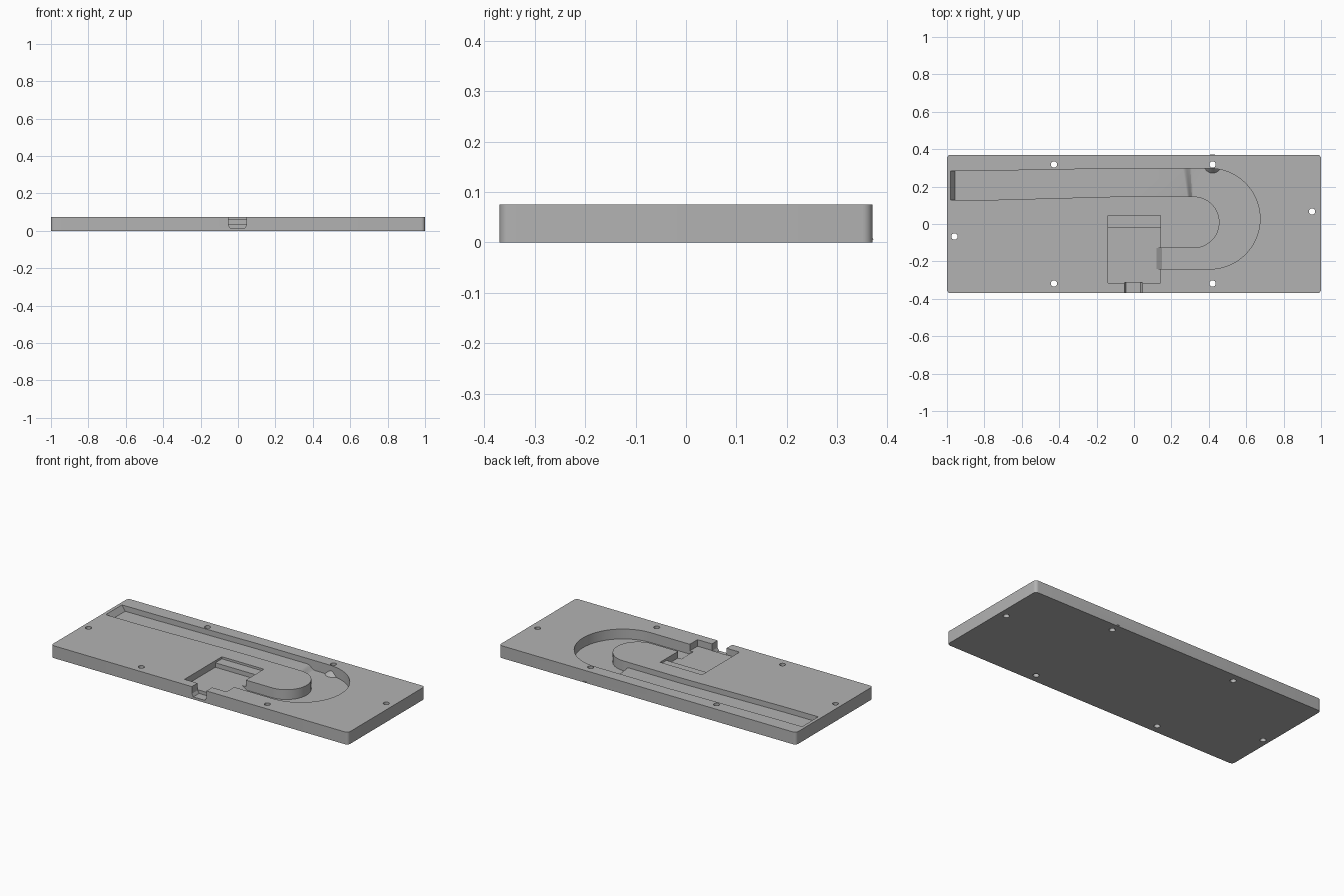
import bpy, bmesh, math
from mathutils import Vector

if "Cube" in bpy.data.objects:
    bpy.data.objects.remove(bpy.data.objects["Cube"])

TOP = 0.075      # plate thickness
OVER = 0.12      # cutters rise above the plate

gray = bpy.data.materials.new("plain gray")
gray.diffuse_color = (0.45, 0.45, 0.45, 1)
gray.use_nodes = True
gray.node_tree.nodes["Principled BSDF"].inputs["Base Color"].default_value = gray.diffuse_color


def make_object(name, bm):
    bmesh.ops.recalc_face_normals(bm, faces=bm.faces)
    mesh = bpy.data.meshes.new(name)
    bm.to_mesh(mesh)
    bm.free()
    ob = bpy.data.objects.new(name, mesh)
    bpy.context.collection.objects.link(ob)
    mesh.materials.append(gray)
    return ob


def prism(name, points, direction):
    """Extrude a closed outline along a direction."""
    bm = bmesh.new()
    face = bm.faces.new([bm.verts.new(p) for p in points])
    new = bmesh.ops.extrude_face_region(bm, geom=[face])["geom"]
    bmesh.ops.translate(bm, vec=direction,
                        verts=[v for v in new if isinstance(v, bmesh.types.BMVert)])
    return make_object(name, bm)


def box(name, x0, x1, y0, y1, z0, z1):
    return prism(name, [(x0, y0, z0), (x1, y0, z0), (x1, y1, z0), (x0, y1, z0)],
                 (0, 0, z1 - z0))


def cone(name, x, y, z0, z1, r0, r1, sides=32):
    bm = bmesh.new()
    bmesh.ops.create_cone(bm, cap_ends=True, segments=sides, radius1=r0,
                          radius2=r1, depth=z1 - z0)
    bmesh.ops.translate(bm, vec=(x, y, (z0 + z1) / 2), verts=bm.verts)
    return make_object(name, bm)


def combine(target, tool, operation):
    mod = target.modifiers.new(tool.name, 'BOOLEAN')
    mod.operation, mod.object, mod.solver = operation, tool, 'EXACT'
    bpy.context.view_layer.objects.active = target
    bpy.ops.object.modifier_apply(modifier=mod.name)
    bpy.data.objects.remove(tool)


# Plate with rounded corners
R = 0.02
outline = []
for i, (sx, sy) in enumerate([(1, 1), (-1, 1), (-1, -1), (1, -1)]):
    for k in range(7):
        a = math.radians(90 * i + 15 * k)
        outline.append((sx * (1 - R) + R * math.cos(a),
                        sy * (0.37 - R) + R * math.sin(a), 0))
plate = prism("channel_plate", outline, (0, 0, TOP))

# Hooked channel: stations of (outer x, y), (inner x, y), floor height
HIGH, LOW, POCKET = 0.042, 0.015, 0.035
stations = [((-0.98, 0.283), (-0.98, 0.128), TOP),
            ((-0.958, 0.283), (-0.958, 0.128), HIGH),
            ((-0.75, 0.285), (-0.75, 0.129), HIGH),
            ((-0.08, 0.297), (-0.08, 0.147), HIGH)]
for k in range(7):       # soft ramp down to the bend
    t = k / 6
    s = t * t * (3 - 2 * t)
    stations.append(((0.26 + 0.05 * t, 0.297), (0.285 + 0.03 * t, 0.147),
                     HIGH + (LOW - HIGH) * s))
for k in range(37):      # half-turn bend
    a = math.radians(90 - 5 * k)
    c, s = math.cos(a), math.sin(a)
    stations.append(((0.405 + 0.269 * c, 0.028 + 0.269 * s),
                     (0.319 + 0.138 * c, 0.009 + 0.138 * s), LOW))
for k in range(5):       # ramp up into the pocket
    x = 0.15 - 0.0075 * k
    stations.append(((x, -0.241), (x, -0.129), LOW + (POCKET - LOW) * k / 4))

bm = bmesh.new()
rings = []
for (ox, oy), (ix, iy), z in stations:
    rings.append([bm.verts.new(p) for p in ((ox, oy, z), (ix, iy, z),
                                            (ix, iy, OVER), (ox, oy, OVER))])
for a, b in zip(rings, rings[1:]):
    for j in range(4):
        n = (j + 1) % 4
        bm.faces.new((a[j], a[n], b[n], b[j]))
bm.faces.new(rings[0])
bm.faces.new(rings[-1])
bmesh.ops.triangulate(bm, faces=bm.faces)
combine(plate, make_object("channel_cutter", bm), 'DIFFERENCE')

# Tapered boss around the screw hole beside the bend
combine(plate, cone("screw_boss", 0.42, 0.318, 0.006, 0.042, 0.054, 0.022), 'UNION')

# Pocket, its raised back shelf, and the front connector notch
combine(plate, box("pocket", -0.14, 0.143, -0.315, -0.018, POCKET, OVER), 'DIFFERENCE')
combine(plate, box("shelf", -0.14, 0.143, -0.03, 0.045, 0.062, OVER), 'DIFFERENCE')
notch = [(-0.052, OVER), (-0.052, 0.032), (-0.042, 0.015),
         (0.036, 0.015), (0.046, 0.032), (0.046, OVER)]
combine(plate, prism("notch", [(x, -0.4, z) for x, z in notch], (0, 0.086, 0)),
        'DIFFERENCE')

# Screw holes
for x, y in [(-0.428, 0.318), (0.42, 0.318), (0.952, 0.067),
             (-0.96, -0.067), (-0.428, -0.318), (0.42, -0.318)]:
    combine(plate, cone("screw_hole", x, y, -0.05, OVER, 0.017, 0.017), 'DIFFERENCE')

# Smooth the curved walls, keep edges sharp
plate.select_set(True)
bpy.context.view_layer.objects.active = plate
bpy.ops.object.shade_smooth_by_angle(angle=math.radians(30))
